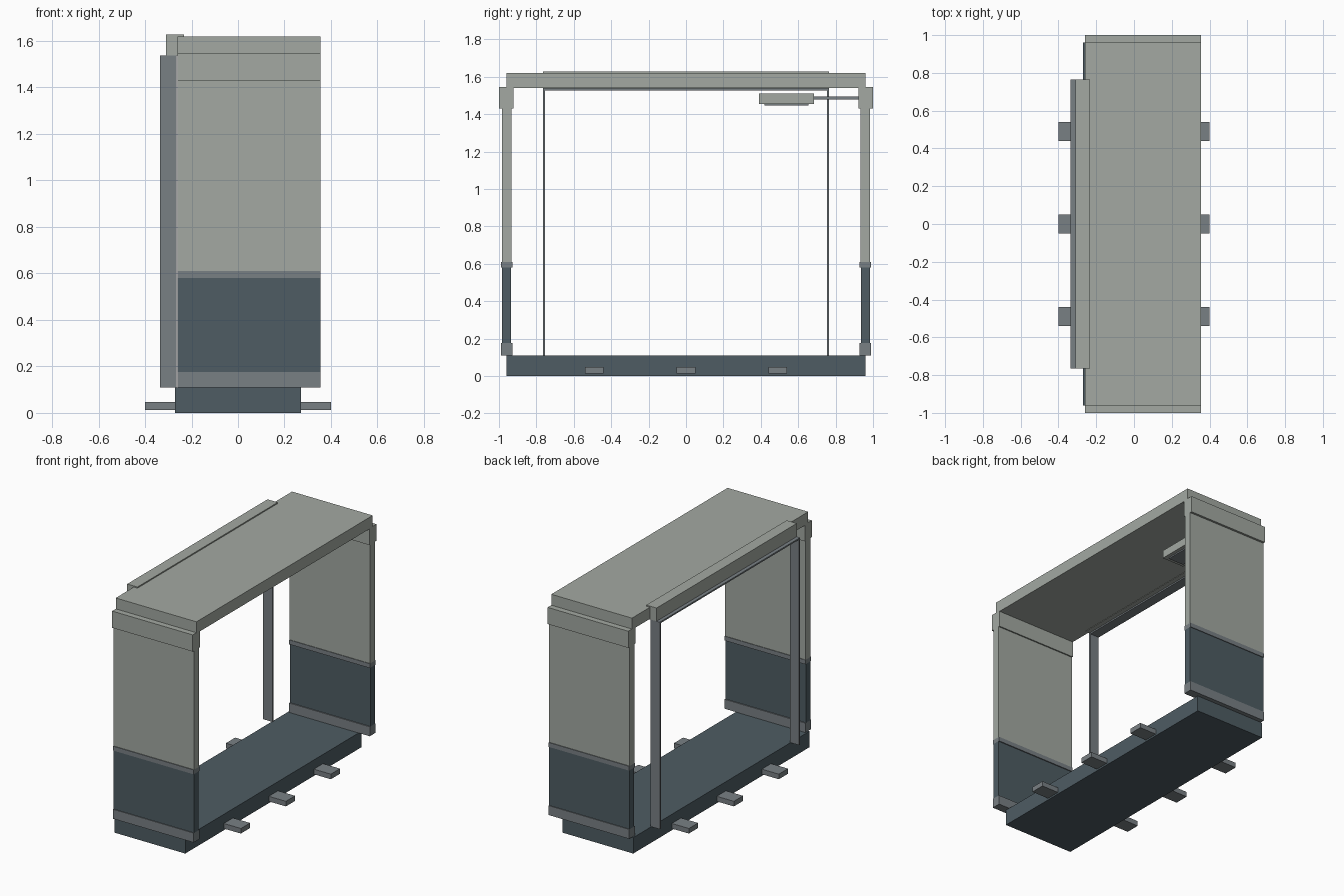
import bpy

if "Cube" in bpy.data.objects:
    bpy.data.objects.remove(bpy.data.objects["Cube"])


def material(name, rgb):
    """Flat colour from 0-255 sRGB values."""
    mat = bpy.data.materials.new(name)
    mat.diffuse_color = [(((c / 255) + 0.055) / 1.055) ** 2.4 for c in rgb] + [1]
    mat.use_nodes = True
    mat.node_tree.nodes["Principled BSDF"].inputs["Base Color"].default_value = mat.diffuse_color
    return mat


LIGHT = material("light_grey", (163, 169, 162))
GREY = material("mid_grey", (121, 128, 132))
DARK = material("dark_slate", (78, 92, 99))


def box(name, x, y, z, mat):
    """Box spanning the given (min, max) ranges."""
    bpy.ops.mesh.primitive_cube_add(size=1)
    ob = bpy.context.object
    ob.name = name
    for v in ob.data.vertices:
        v.co = [r[0] if c < 0 else r[1] for c, r in zip(v.co, (x, y, z))]
    ob.data.materials.append(mat)
    return ob


def box_pair(name, x, y, z, mat):
    """Box at the back plus its mirror at the front."""
    box("back_" + name, x, y, z, mat)
    box("front_" + name, x, (-y[1], -y[0]), z, mat)


BODY = (-0.26, 0.355)

# Floor and mounting tabs
box("floor", (-0.27, 0.27), (-0.96, 0.96), (0, 0.11), DARK)
for y in (-0.49, 0, 0.49):
    box("left_tab", (-0.4, -0.27), (y - 0.05, y + 0.05), (0.012, 0.047), GREY)
    box("right_tab", (0.27, 0.4), (y - 0.05, y + 0.05), (0.012, 0.047), GREY)

# End walls with trims
box_pair("upper_wall", BODY, (0.932, 0.985), (0.61, 1.43), LIGHT)
box_pair("lower_wall", BODY, (0.935, 0.985), (0.175, 0.58), DARK)
box_pair("waist_trim", BODY, (0.928, 0.99), (0.58, 0.61), GREY)
box_pair("sill_trim", BODY, (0.928, 0.99), (0.11, 0.175), GREY)
box_pair("top_trim", BODY, (0.923, 1.0), (1.43, 1.545), LIGHT)

# Roof
box("roof", BODY, (-0.96, 0.96), (1.54, 1.62), LIGHT)

# Door frame on the left side
box_pair("door_post", (-0.335, -0.265), (0.753, 0.764), (0.11, 1.537), GREY)
box("door_lintel", (-0.335, -0.265), (-0.753, 0.753), (1.527, 1.537), GREY)
box("door_cap", (-0.31, -0.232), (-0.764, 0.764), (1.537, 1.628), LIGHT)

# Lamp on an arm from the back wall
box("lamp_arm", (-0.01, 0.01), (0.68, 0.935), (1.478, 1.494), GREY)
box("lamp_head", (-0.085, 0.085), (0.39, 0.685), (1.455, 1.51), LIGHT)
box("lamp_glass", (-0.06, 0.06), (0.42, 0.655), (1.446, 1.455), GREY)
